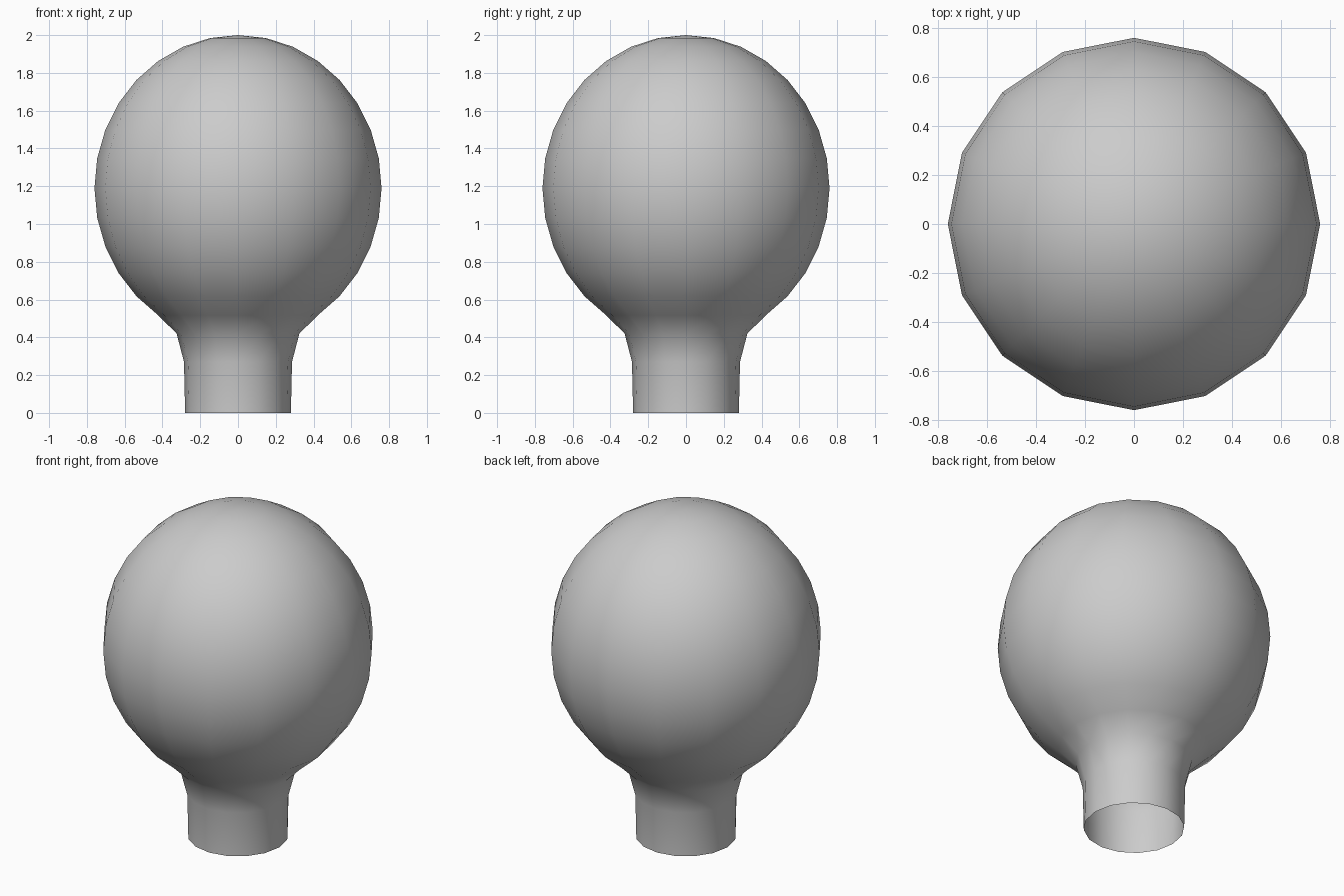
import bpy, bmesh
from math import sin, cos, pi

if "Cube" in bpy.data.objects:
    bpy.data.objects.remove(bpy.data.objects["Cube"])

SIDES = 16
RADIUS, HALF_HEIGHT, CENTRE_Z = 0.76, 0.81, 1.19

# Profile: open neck, flared shoulder, then the slightly tall globe
profile = [(0.28, 0.0), (0.286, 0.27), (0.325, 0.42)]
for i in range(-5, 8):
    a = i * pi / 16
    profile.append((RADIUS * cos(a), CENTRE_Z + HALF_HEIGHT * sin(a)))

# Revolve the profile into rings of quads
bm = bmesh.new()
rings = []
for r, z in profile:
    rings.append([bm.verts.new((r * cos(2 * pi * k / SIDES), r * sin(2 * pi * k / SIDES), z))
                  for k in range(SIDES)])
for low, high in zip(rings, rings[1:]):
    for k in range(SIDES):
        n = (k + 1) % SIDES
        bm.faces.new((low[k], low[n], high[n], high[k]))

# Close the crown with a triangle fan
top = bm.verts.new((0, 0, CENTRE_Z + HALF_HEIGHT))
for k in range(SIDES):
    bm.faces.new((rings[-1][k], rings[-1][(k + 1) % SIDES], top))

for f in bm.faces:
    f.smooth = True
mesh = bpy.data.meshes.new("bulb_globe")
bm.to_mesh(mesh)
bm.free()
bpy.context.collection.objects.link(bpy.data.objects.new("bulb_globe", mesh))
